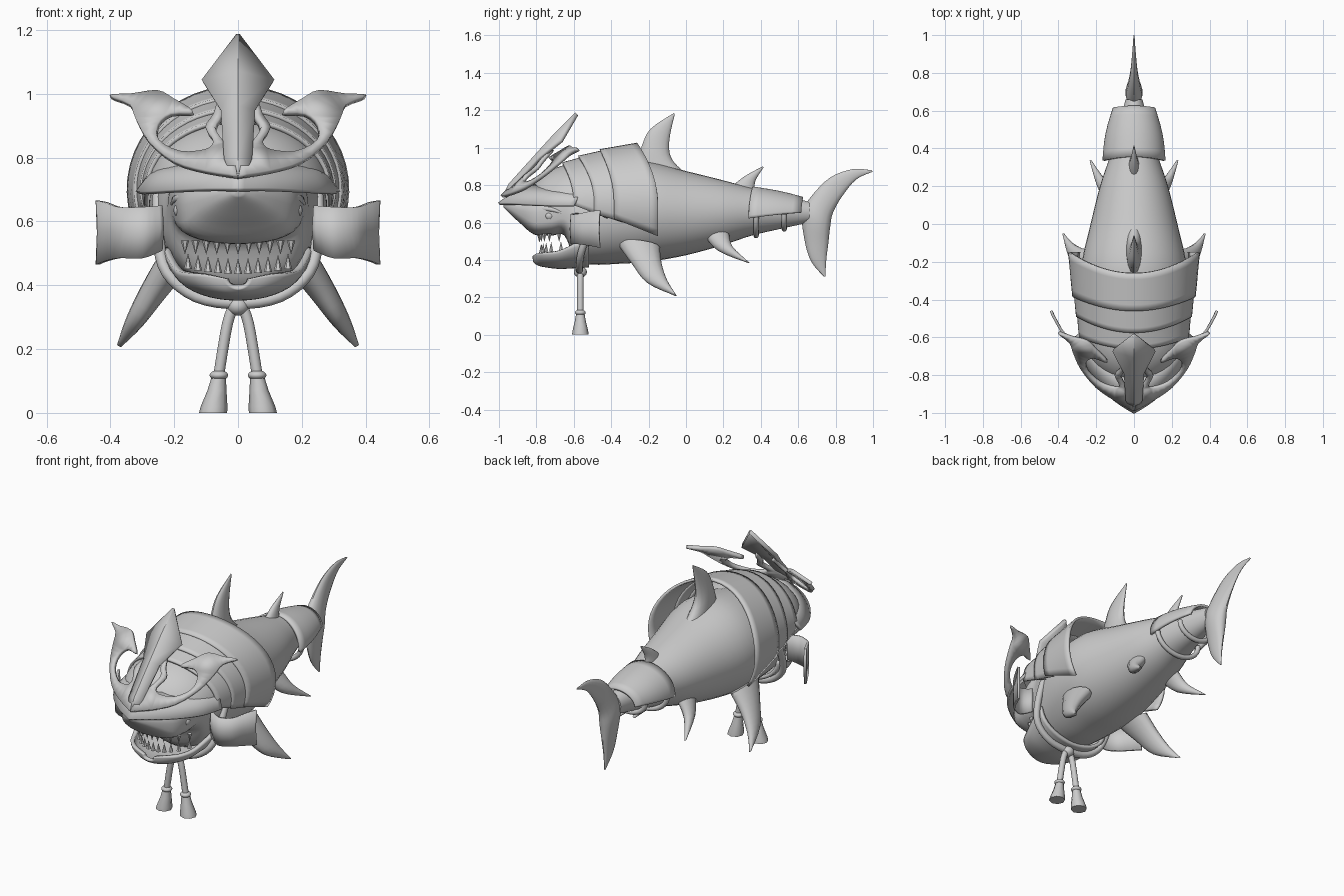
import bpy, bmesh
from math import sin, cos, pi, radians, sqrt
from mathutils import Vector

if "Cube" in bpy.data.objects:
    bpy.data.objects.remove(bpy.data.objects["Cube"])

grey = bpy.data.materials.new("plain_grey")
grey.use_nodes = True
grey.diffuse_color = (0.6, 0.6, 0.6, 1)
grey.node_tree.nodes["Principled BSDF"].inputs["Base Color"].default_value = (0.6, 0.6, 0.6, 1)


def finish(name, bm, mirror=False, solid=0, angle=35):
    bmesh.ops.recalc_face_normals(bm, faces=bm.faces)
    me = bpy.data.meshes.new(name)
    bm.to_mesh(me)
    bm.free()
    me.materials.append(grey)
    ob = bpy.data.objects.new(name, me)
    bpy.context.collection.objects.link(ob)
    bpy.ops.object.select_all(action='DESELECT')
    ob.select_set(True)
    bpy.context.view_layer.objects.active = ob
    bpy.ops.object.shade_smooth_by_angle(angle=radians(angle))
    if solid:
        mod = ob.modifiers.new("thickness", 'SOLIDIFY')
        mod.thickness, mod.offset = solid, 0
    if mirror:
        ob.modifiers.new("mirror", 'MIRROR').use_mirror_merge = False
    return ob


def smooth(pts, n=4):
    """Catmull-Rom through equal-length tuples."""
    out = []
    for i in range(len(pts) - 1):
        quad = [pts[max(i - 1, 0)], pts[i], pts[i + 1], pts[min(i + 2, len(pts) - 1)]]
        for k in range(n):
            t = k / n
            out.append(tuple(b + t / 2 * (c - a + t * (2 * a - 5 * b + 4 * c - d + t * (3 * (b - c) + d - a)))
                             for a, b, c, d in zip(*quad)))
    return out + [tuple(pts[-1])]


def add_grid(bm, rows, wrap=False, caps=False):
    vs = [[bm.verts.new(p) for p in r] for r in rows]
    m = len(rows[0])
    for a, b in zip(vs, vs[1:]):
        for j in range(m if wrap else m - 1):
            k = (j + 1) % m
            bm.faces.new((a[j], a[k], b[k], b[j]))
    if caps:
        bm.faces.new(vs[0])
        bm.faces.new(vs[-1])


def surface(name, rows, wrap=False, caps=False, **kw):
    bm = bmesh.new()
    add_grid(bm, rows, wrap, caps)
    return finish(name, bm, **kw)


def tube(name, path, sides=12, **kw):
    """Path of (x, y, z, radius)."""
    rows = []
    pts = [Vector(p[:3]) for p in path]
    for i, p in enumerate(pts):
        d = (pts[min(i + 1, len(pts) - 1)] - pts[max(i - 1, 0)]).normalized()
        u = d.cross(Vector((0, 1, 0.01))).normalized()
        v = d.cross(u)
        rows.append([p + path[i][3] * (u * cos(a) + v * sin(a))
                     for a in (2 * pi * j / sides for j in range(sides))])
    return surface(name, rows, True, True, angle=50, **kw)


def fin(name, stations, mirror=False, sides=14):
    """Stations of lead point, trail point, half thickness."""
    st = smooth([tuple(a) + tuple(b) + (t,) for a, b, t in stations])
    L, T = [Vector(s[:3]) for s in st], [Vector(s[3:6]) for s in st]
    mid = len(st) // 2
    n = (T[mid] - L[mid]).cross(T[-1] + L[-1] - T[0] - L[0]).normalized()
    rows = [[(l + t) / 2 + (l - t) / 2 * cos(a) + n * s[6] * sin(a)
             for a in (2 * pi * j / sides for j in range(sides))] for l, t, s in zip(L, T, st)]
    return surface(name, rows, True, True, mirror=mirror, angle=50)


def arch(name, front, rear, solid=0.014, bulge=0):
    """Arched plate; each edge is y at top, y at sides, half width, centre z, height, half angle."""
    rows = []
    for s in range(7):
        y0, y1, w, zc, h, ang = [a + (b - a) * s / 6 for a, b in zip(front, rear)]
        swell = bulge * sin(pi * s / 6)
        row = []
        for j in range(33):
            t = radians(ang) * (j / 16 - 1)
            sweep = sin(t) ** 2 if abs(t) < pi / 2 else 1
            row.append(((w + swell) * sin(t), y0 + (y1 - y0) * sweep, zc + (h + swell / 2) * cos(t)))
        rows.append(row)
    return surface(name, rows, solid=solid)


def ball(name, c, r, mirror=False):
    bm = bmesh.new()
    bmesh.ops.create_uvsphere(bm, u_segments=24, v_segments=14, radius=1)
    for v in bm.verts:
        v.co = Vector(c) + Vector([a * b for a, b in zip(v.co, r)])
    return finish(name, bm, mirror, angle=50)


# Body and upper head: y, top, bottom, half width, roundness of the underside
body = smooth([(-.975, .705, .68, .015, .8), (-.94, .72, .645, .065, .7), (-.88, .74, .59, .125, .55),
               (-.81, .77, .535, .175, .45), (-.72, .81, .53, .2, .45), (-.65, .84, .53, .215, .5),
               (-.59, .86, .40, .225, .8), (-.5, .89, .375, .25, 1), (-.35, .92, .38, .275, 1),
               (-.2, .925, .39, .275, 1), (0, .875, .425, .23, 1), (.2, .825, .48, .18, 1),
               (.35, .785, .53, .13, 1), (.5, .75, .565, .085, 1), (.66, .71, .60, .045, 1)])
rows = []
for y, t, b, w, e in body:
    ring = []
    for j in range(36):
        a = 2 * pi * j / 36
        s = sin(a)
        ring.append((w * cos(a), y, (t + b) / 2 + (t - b) / 2 * (s if s > 0 else -abs(s) ** e)))
    rows.append(ring)
surface("body", rows, True, True, angle=50)

# Lower jaw scoop: y, lip, bottom, half width
jaw = smooth([(-.81, .42, .395, .03), (-.79, .435, .38, .10), (-.75, .44, .37, .15),
              (-.68, .45, .362, .185), (-.6, .485, .365, .21), (-.52, .52, .37, .225)])
surface("lower_jaw", [[(w * sin(a), y, l - (l - b) * cos(a))
                       for a in (pi * (j / 20 - .5) for j in range(21))] for y, l, b, w in jaw],
        solid=.02, angle=50)

# Teeth, evenly spaced across each jaw
for name, base, tip, rx, cy in (("upper_teeth", .54, .496, .175, -.63), ("lower_teeth", .435, .485, .165, -.62)):
    bm = bmesh.new()
    for i in range(-5, 6):
        x = rx * i * .19
        y = cy - .155 * sqrt(1 - (x / rx) ** 2)
        lift = .25 * abs(x) ** 1.5 if base < tip else 0
        ring = [bm.verts.new((x + .013 * cos(q), y + .013 * sin(q), base + lift))
                for q in (pi * k / 3 for k in range(6))]
        top = bm.verts.new((x, y, tip + lift))
        bm.faces.new(ring)
        for k in range(6):
            bm.faces.new((ring[k], ring[(k + 1) % 6], top))
    finish(name, bm)

# Eyes and brows
ball("eyes", (.187, -.73, .635), (.015, .022, .02), True)
tube("brows", smooth([(.09, -.88, .665, .006), (.15, -.81, .675, .012), (.193, -.72, .67, .013),
                      (.205, -.66, .65, .006)]), mirror=True)

# Fins
fin("dorsal_fin", [((0, -.28, .88), (0, .04, .83), .045), ((0, -.24, 1), (0, -.07, .93), .035),
                   ((0, -.19, 1.1), (0, -.09, 1.03), .022), ((0, -.065, 1.185), (0, -.06, 1.18), .003)])
fin("rear_dorsal_fin", [((0, .23, .78), (0, .37, .76), .03), ((0, .31, .845), (0, .37, .82), .018),
                        ((0, .41, .9), (0, .415, .895), .003)])
fin("pectoral_fins", [((.19, -.37, .49), (.20, -.14, .47), .055), ((.26, -.29, .38), (.27, -.13, .38), .042),
                      ((.32, -.21, .28), (.33, -.10, .29), .028), ((.37, -.06, .21), (.375, -.05, .21), .007)], True)
fin("pelvic_fins", [((.11, .09, .54), (.12, .23, .54), .038), ((.165, .17, .45), (.175, .25, .47), .028),
                    ((.23, .33, .385), (.23, .34, .385), .005)], True)
fin("tail_fin", [((0, .99, .88), (0, 1, .872), .003), ((0, .89, .885), (0, .91, .83), .01),
                 ((0, .77, .84), (0, .835, .74), .02), ((0, .67, .74), (0, .785, .65), .035),
                 ((0, .62, .65), (0, .77, .57), .045), ((0, .635, .5), (0, .76, .48), .028),
                 ((0, .67, .39), (0, .75, .4), .015), ((0, .738, .31), (0, .745, .31), .003)])

# Helmet bowl with arched neck plates
bm = bmesh.new()
add_grid(bm, [[(.285 * cos(e) * cos(a), -.55 + .3 * cos(e) * sin(a), .70 + .22 * sin(e))
               for a in (2 * pi * j / 40 for j in range(40))]
              for e in (radians(88 * i / 10) for i in range(11))], True)
finish("helmet_bowl", bm, angle=50)
arch("front_neck_plate", (-.66, -.60, .285, .70, .215, 92), (-.53, -.42, .30, .70, .25, 108))
arch("middle_neck_plate", (-.575, -.49, .30, .70, .25, 102), (-.42, -.34, .315, .70, .285, 110))
arch("rear_neck_plate", (-.46, -.385, .32, .70, .285, 106), (-.26, -.15, .342, .70, .32, 122))

# Pointed visor brim: outer x, y, z, then inner x, y, z
rim = smooth([(0, -1, .70, 0, -.84, .80), (.1, -.935, .70, .09, -.79, .795), (.2, -.84, .695, .165, -.74, .785),
              (.28, -.72, .69, .225, -.66, .775), (.315, -.6, .69, .25, -.55, .765)])
full = [(-p[0], p[1], p[2], -p[3], p[4], p[5]) for p in rim[:0:-1]] + rim
surface("visor_brim", [[(x, y, z), ((x + xi) / 2, (y + yi) / 2, z + (zi - z) * .6), (xi, yi, zi)]
                       for x, y, z, xi, yi, zi in full], solid=.015)

# Crest blade with a central ridge: ridge y, ridge z, half width
crest = [(-.97, .74, .015), (-.94, .80, .04), (-.80, .955, .05), (-.70, 1.065, .11), (-.585, 1.18, .002)]
surface("crest_blade", [[(-w, y + .3 * w, z - .25 * w), (0, y, z), (w, y + .3 * w, z - .25 * w)]
                        for y, z, w in crest], solid=.022, angle=20)

# Curled crest horns: front outline laid on a leaning plane
outline = [(0, .74), (.1, .755), (.2, .785), (.28, .85), (.32, .92), (.34, .965), (.40, .99),
           (.33, .995), (.25, 1.005), (.20, .98), (.14, .94), (.21, .935), (.25, .9), (.245, .85),
           (.18, .815), (.10, .82), (.075, .845), (.10, .89), (.075, .93), (.055, .99),
           (.05, .93), (.07, .89), (.04, .84), (.01, .79)]
bm = bmesh.new()
face = bm.faces.new([bm.verts.new((x, -.975 + .4 * x + (z - .75), z)) for x, z in smooth(outline, 3)])
face.normal_update()
bmesh.ops.triangulate(bm, faces=[face])
finish("crest_horns", bm, mirror=True, solid=.02)

# Curved side plates: x, y, top, bottom
plate = smooth([(.24, -.58, .65, .51), (.30, -.61, .645, .485), (.37, -.58, .645, .485),
                (.415, -.51, .66, .475), (.44, -.46, .665, .465)])
surface("side_plates", [[(x, y, t), (x - .004, y - .005, (t + b) / 2), (x, y, b)] for x, y, t, b in plate],
        mirror=True, solid=.014)

# Chin cord, knot and tassels
half = [(.25, -.46, .68, .019), (.25, -.52, .55, .019), (.222, -.56, .44, .019), (.13, -.57, .365, .019)]
tube("chin_cord", smooth([(-x, y, z, r) for x, y, z, r in half] + [(0, -.57, .345, .02)] + half[::-1]))
ball("cord_knot", (0, -.565, .335), (.035, .035, .03))
tube("hanging_cords", smooth([(.008, -.565, .345, .017), (.033, -.565, .28, .017), (.06, -.565, .12, .017)]),
     mirror=True)
ball("tassel_beads", (.06, -.565, .118), (.029, .029, .016), True)
tassel = [(.06, .115, .022), (.066, .07, .03), (.075, .02, .042), (.078, 0, .044)]
surface("tassels", [[(x + r * cos(a), -.565 + r * sin(a), z) for a in (pi * k / 4 for k in range(8))]
                    for x, z, r in tassel], True, True, mirror=True, angle=50)

# Tail guard and its straps
arch("tail_guard", (.355, .335, .16, .635, .15, 95), (.625, .615, .105, .645, .085, 85), bulge=.012)
for name, y, w, zc, h in (("front_tail_strap", .375, .145, .64, .11), ("rear_tail_strap", .525, .11, .645, .08)):
    tube(name, [(w * cos(a), y, zc - h * sin(a), .014) for a in (pi * k / 16 for k in range(17))])
